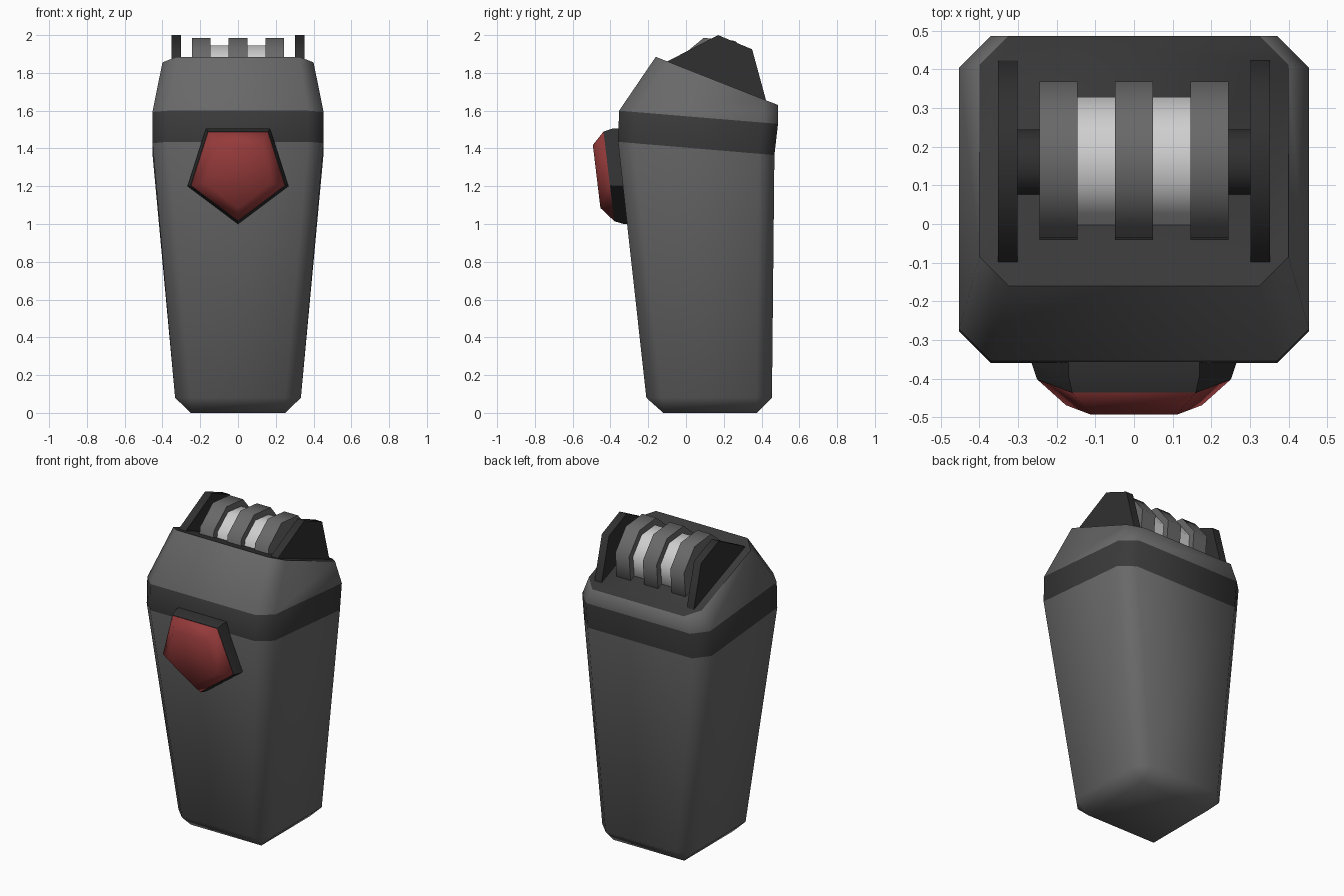
import bpy, bmesh, math

if "Cube" in bpy.data.objects:
    bpy.data.objects.remove(bpy.data.objects["Cube"])


def material(name, rgb):
    m = bpy.data.materials.new(name)
    m.diffuse_color = (*rgb, 1)
    m.use_nodes = True
    m.node_tree.nodes["Principled BSDF"].inputs["Base Color"].default_value = m.diffuse_color
    return m


GREY = material("body grey", (0.14, 0.14, 0.14))
DARK = material("dark trim", (0.042, 0.042, 0.042))
BLACK = material("black plastic", (0.03, 0.03, 0.03))
RED = material("button red", (0.30, 0.042, 0.042))
SILVER = material("silver", (0.62, 0.62, 0.62))


def loft(name, rings, mats, band_mats=None, end_mat=0):
    """Skin a list of equal-sized point rings and cap both ends."""
    bm = bmesh.new()
    rows = [[bm.verts.new(p) for p in ring] for ring in rings]
    n = len(rows[0])
    for i, (a, b) in enumerate(zip(rows, rows[1:])):
        for k in range(n):
            f = bm.faces.new((a[k], a[(k + 1) % n], b[(k + 1) % n], b[k]))
            f.material_index = band_mats[i] if band_mats else 0
    bm.faces.new(rows[0][::-1])
    bm.faces.new(rows[-1]).material_index = end_mat
    bmesh.ops.remove_doubles(bm, verts=bm.verts, dist=1e-5)
    bmesh.ops.recalc_face_normals(bm, faces=bm.faces)
    me = bpy.data.meshes.new(name)
    bm.to_mesh(me)
    bm.free()
    for m in mats:
        me.materials.append(m)
    ob = bpy.data.objects.new(name, me)
    bpy.context.collection.objects.link(ob)
    bpy.ops.object.select_all(action='DESELECT')
    ob.select_set(True)
    bpy.context.view_layer.objects.active = ob
    bpy.ops.object.shade_smooth_by_angle(angle=math.radians(60))
    return ob


def octagon(hw, y0, y1, z0, z1, c):
    """Chamfered rectangle whose height runs from z0 (front) to z1 (back)."""
    pts = [(-hw + c, y0), (hw - c, y0), (hw, y0 + c), (hw, y1 - c),
           (hw - c, y1), (-hw + c, y1), (-hw, y1 - c), (-hw, y0 + c)]
    return [(x, y, z0 + (z1 - z0) * (y - y0) / (y1 - y0)) for x, y in pts]


# Tapered body with dark band and dark sloping top
loft("body", [
    octagon(0.25, -0.12, 0.375, 0, 0, 0),
    octagon(0.333, -0.21, 0.455, 0.08, 0.08, 0.082),
    octagon(0.453, -0.36, 0.468, 1.435, 1.365, 0.082),
    octagon(0.453, -0.354, 0.487, 1.60, 1.53, 0.082),
    octagon(0.40, -0.16, 0.487, 1.885, 1.63, 0.075),
], [GREY, DARK], [0, 0, 1, 0], 1)


# Button: pentagon rings lying parallel to the sloping front
def pentagon(scale, offset):
    pts = [(-0.17, 0.255), (0.17, 0.255), (0.267, -0.05), (0, -0.25), (-0.267, -0.05)]
    ring = []
    for x, z in pts:
        zz = 1.25 + z * scale
        ring.append((x * scale, -0.31 - 0.12 * (zz - 1.0) - offset, zz))
    return ring


loft("button_rim", [pentagon(1, -0.05), pentagon(1, 0.02), pentagon(0.94, 0.068)], [BLACK])
loft("button", [pentagon(0.93, 0.05), pentagon(0.93, 0.07), pentagon(0.66, 0.133)], [RED])


# Rollers: eight-sided drums on a cross axle
def drum(name, x0, x1, r, mat):
    angles = [math.radians(17 + 45 * k) for k in range(8)]
    loft(name, [[(x, 0.158 + r * math.cos(a), 1.775 + r * math.sin(a)) for a in angles]
                for x in (x0, x1)], [mat])


for i, x in enumerate((-0.195, 0, 0.195)):
    drum(f"roller_{i + 1}", x - 0.049, x + 0.049, 0.22, GREY)
for i, x in enumerate((-0.0975, 0.0975)):
    drum(f"silver_roller_{i + 1}", x - 0.05, x + 0.05, 0.178, SILVER)
drum("axle", -0.31, 0.31, 0.09, BLACK)

# Side guards either side of the rollers
guard = [(-0.105, 1.80), (-0.10, 1.86), (0.17, 2.0), (0.35, 1.925), (0.425, 1.65), (0.43, 1.60)]
for side, s in (("left", -1), ("right", 1)):
    loft(f"{side}_guard", [[(s * x, y, z) for y, z in guard] for x in (0.302, 0.352)], [BLACK])
